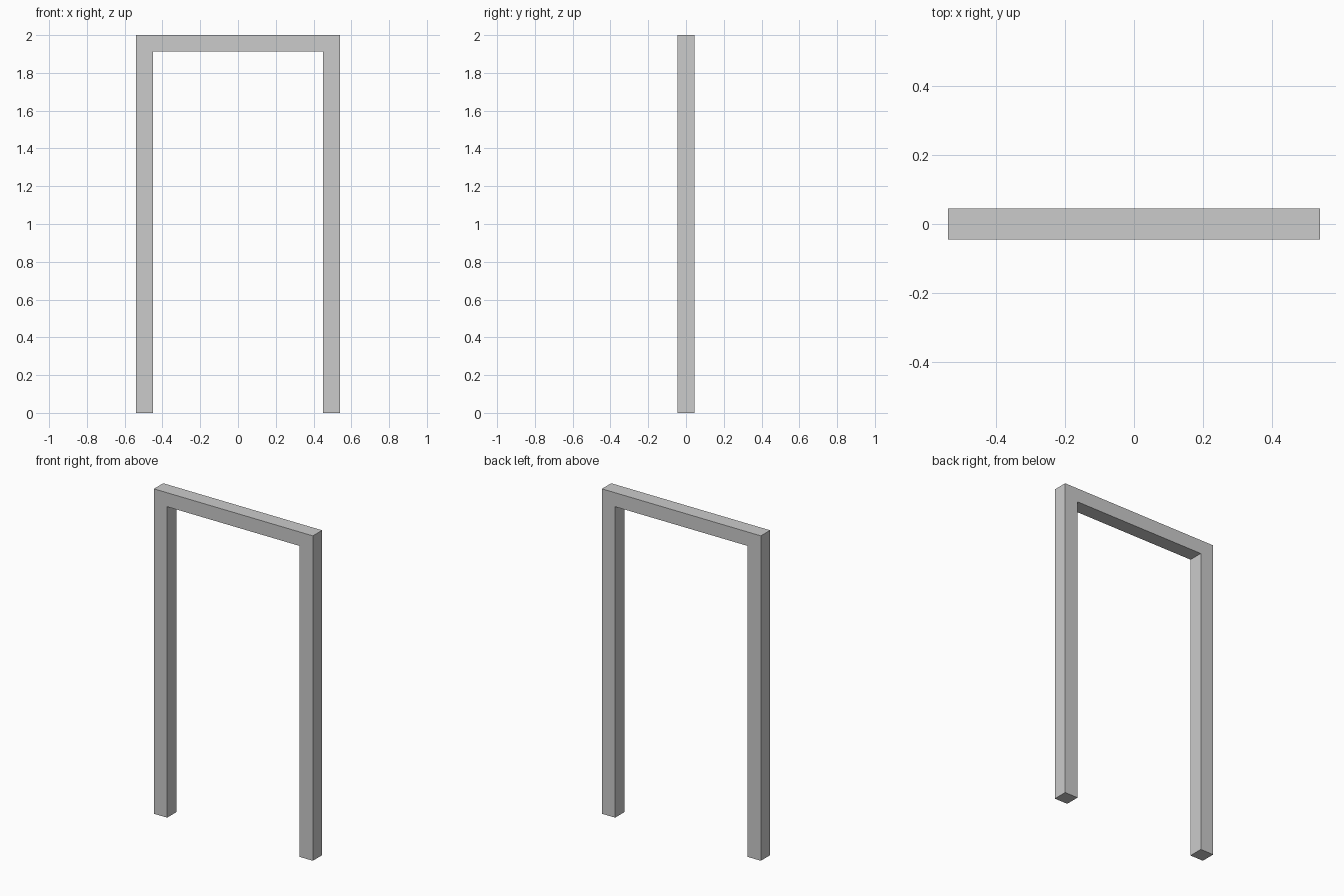
import bpy, bmesh

if "Cube" in bpy.data.objects:
    bpy.data.objects.remove(bpy.data.objects["Cube"])

HALF_WIDTH, HALF_DEPTH, HEIGHT = 0.541, 0.045, 2.0
INNER, BEAM_BOTTOM = 0.451, 1.914

# Right half of the U-shaped outline, mirrored to give the whole frame
half = [(INNER, 0), (HALF_WIDTH, 0), (HALF_WIDTH, HEIGHT)]
outline = half + [(-x, z) for x, z in reversed(half)]
outline += [(-INNER, BEAM_BOTTOM), (INNER, BEAM_BOTTOM)]

# Door frame: one continuous outline extruded through its depth
bm = bmesh.new()
face = bm.faces.new([bm.verts.new((x, -HALF_DEPTH, z)) for x, z in outline])
extruded = bmesh.ops.extrude_face_region(bm, geom=[face], use_keep_orig=True)
verts = [v for v in extruded["geom"] if isinstance(v, bmesh.types.BMVert)]
bmesh.ops.translate(bm, verts=verts, vec=(0, 2 * HALF_DEPTH, 0))
bmesh.ops.recalc_face_normals(bm, faces=bm.faces)

mesh = bpy.data.meshes.new("door_frame")
bm.to_mesh(mesh)
bm.free()
bpy.context.collection.objects.link(bpy.data.objects.new("door_frame", mesh))
